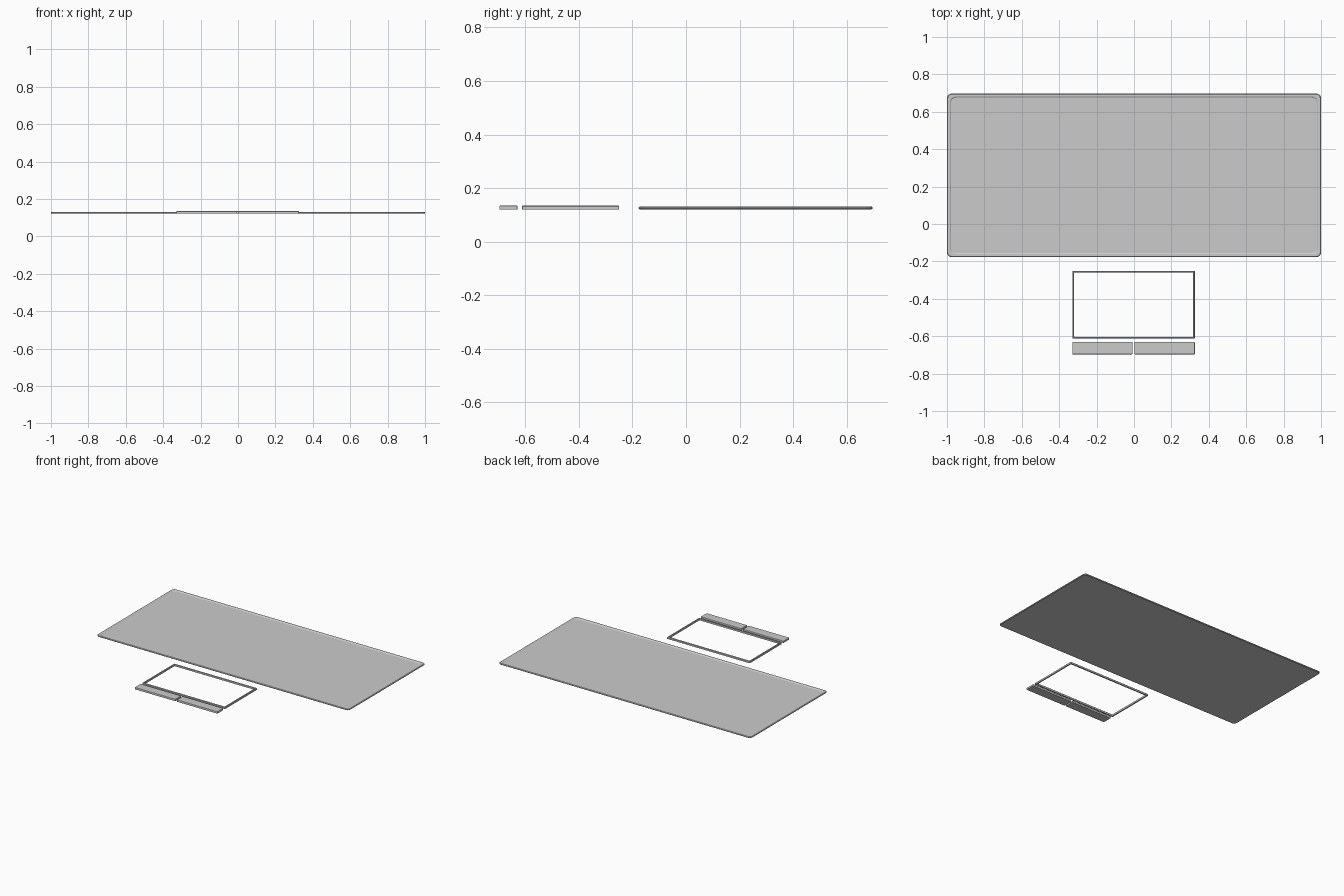
import bpy, bmesh, math

if "Cube" in bpy.data.objects:
    bpy.data.objects.remove(bpy.data.objects["Cube"])

Z0 = 0.121


def outline(x0, x1, y0, y1, r, z, seg=5):
    """Rounded rectangle as a loop of points."""
    pts = []
    for k, (cx, cy) in enumerate([(x1 - r, y1 - r), (x0 + r, y1 - r),
                                  (x0 + r, y0 + r), (x1 - r, y0 + r)]):
        for i in range(seg + 1):
            a = math.pi / 2 * (k + i / seg)
            pts.append((cx + r * math.cos(a), cy + r * math.sin(a), z))
    return pts


def loft(name, loops, caps=True):
    """Skin successive loops; cap both ends, or close the section into a ring."""
    bm = bmesh.new()
    rings = [[bm.verts.new(p) for p in loop] for loop in loops]
    pairs = list(zip(rings, rings[1:]))
    if caps:
        bm.faces.new(rings[0][::-1])
        bm.faces.new(rings[-1])
    else:
        pairs.append((rings[-1], rings[0]))
    n = len(rings[0])
    for a, b in pairs:
        for i in range(n):
            j = (i + 1) % n
            bm.faces.new((a[i], a[j], b[j], b[i]))
    bmesh.ops.recalc_face_normals(bm, faces=bm.faces)
    me = bpy.data.meshes.new(name)
    bm.to_mesh(me)
    bm.free()
    ob = bpy.data.objects.new(name, me)
    bpy.context.collection.objects.link(ob)
    return ob


def stack(name, box, profile, caps=True, seg=5):
    """Profile rows: inset, corner radius, height."""
    x0, x1, y0, y1 = box
    return loft(name, [outline(x0 + d, x1 - d, y0 + d, y1 - d, r, z, seg)
                       for d, r, z in profile], caps)


# Keyboard tray: thin rounded panel with a raised rim and shallow recess
stack("keyboard_tray", (-1, 1, -0.177, 0.697),
      [(0.004, 0.02, Z0), (0, 0.024, Z0 + 0.003), (0, 0.024, Z0 + 0.007),
       (0.004, 0.02, Z0 + 0.010), (0.016, 0.03, Z0 + 0.010),
       (0.022, 0.025, Z0 + 0.006)])

# Touchpad surround: thin open frame
stack("touchpad_frame", (-0.33, 0.325, -0.612, -0.25),
      [(0, 0.003, Z0), (0, 0.003, Z0 + 0.011), (0.003, 0.002, Z0 + 0.014),
       (0.007, 0.002, Z0 + 0.014), (0.009, 0.002, Z0 + 0.012),
       (0.009, 0.002, Z0)], caps=False, seg=2)

# Two click buttons
for side, x0, x1 in (("left", -0.33, -0.008), ("right", 0.003, 0.325)):
    stack(side + "_button", (x0, x1, -0.697, -0.63),
          [(0, 0.003, Z0), (0, 0.003, Z0 + 0.011), (0.001, 0.003, Z0 + 0.013),
           (0.004, 0.002, Z0 + 0.014)], seg=2)
